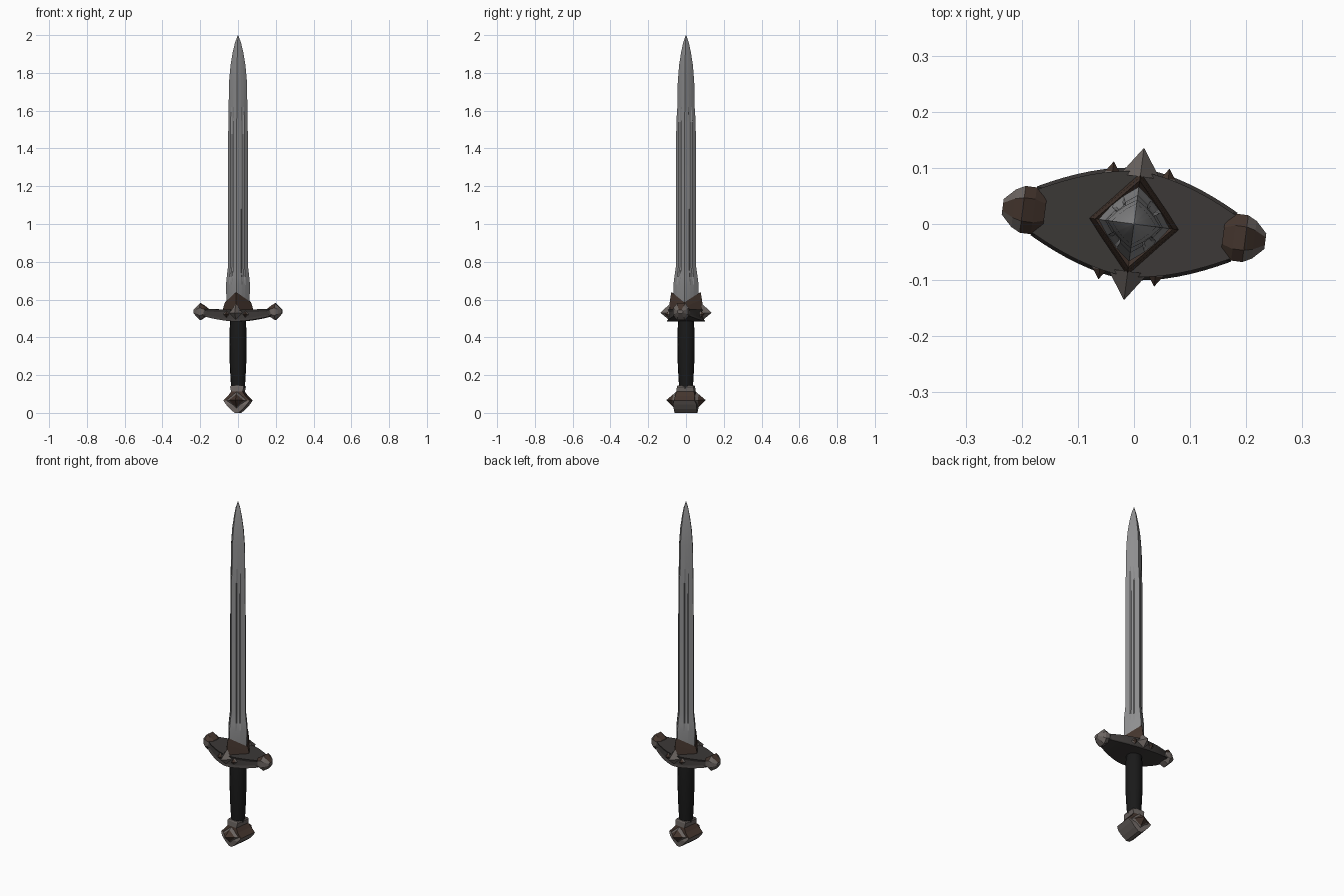
import bpy, bmesh, math
from mathutils import Matrix, Vector

if "Cube" in bpy.data.objects:
    bpy.data.objects.remove(bpy.data.objects["Cube"])

TURN = Matrix.Rotation(math.radians(-7.5), 4, 'Z')  # whole sword is slightly turned


def material(name, rgb):
    m = bpy.data.materials.new(name)
    m.diffuse_color = (*rgb, 1)
    m.use_nodes = True
    m.node_tree.nodes["Principled BSDF"].inputs["Base Color"].default_value = m.diffuse_color
    return m


STEEL = material("blade steel", (0.27, 0.27, 0.275))
GROOVE = material("groove grey", (0.10, 0.10, 0.105))
BROWN = material("dark bronze", (0.058, 0.036, 0.027))
TRIM = material("worn trim", (0.15, 0.13, 0.12))
SHADE = material("dark recess", (0.045, 0.040, 0.038))
GRIP = material("black leather", (0.010, 0.010, 0.010))


def finish(bm, name, mats, rule=None, smooth=None):
    bmesh.ops.recalc_face_normals(bm, faces=bm.faces)
    bm.normal_update()
    if rule:
        for f in bm.faces:
            f.material_index = rule(f)
    bm.transform(TURN)
    me = bpy.data.meshes.new(name)
    bm.to_mesh(me)
    bm.free()
    ob = bpy.data.objects.new(name, me)
    bpy.context.collection.objects.link(ob)
    for m in mats:
        me.materials.append(m)
    if smooth:
        bpy.ops.object.select_all(action='DESELECT')
        ob.select_set(True)
        bpy.context.view_layer.objects.active = ob
        bpy.ops.object.shade_smooth_by_angle(angle=math.radians(smooth))
    return ob


def loft(rings):
    """Skin a list of equal-length point rings and cap both ends."""
    bm = bmesh.new()
    vs = [[bm.verts.new(p) for p in r] for r in rings]
    n = len(vs[0])
    for a, b in zip(vs, vs[1:]):
        for i in range(n):
            j = (i + 1) % n
            bm.faces.new((a[i], a[j], b[j], b[i]))
    bm.faces.new(vs[0])
    bm.faces.new(vs[-1])
    return bm


def spike(name, base, apex, mats):
    """Pyramid with a trimmed rim and darker tip faces."""
    apex = Vector(apex)
    mid = [Vector(p).lerp(apex, 0.3) for p in base]
    tip = [Vector(p).lerp(apex, 0.98) for p in base]
    bm = loft([base, mid, tip])
    lim = abs(mid[0].y) + 0.001
    finish(bm, name, mats, lambda f: 1 if abs(f.calc_center_median().y) > lim else 0)


# blade: swollen diamond section with a shallow groove along each face
def blade_ring(z, hx, hy, g):
    corners = [Vector((hx, 0, z)), Vector((0, hy, z)), Vector((-hx, 0, z)), Vector((0, -hy, z))]
    pts = []
    for i in range(4):
        a, b = corners[i], corners[(i + 1) % 4]
        pts.append(a)
        for t, s in ((0.36, 1.1), (0.42, 1.1 - g), (0.58, 1.1 - g), (0.64, 1.1)):
            p = a.lerp(b, t)
            pts.append(Vector((p.x * s, p.y * s, z)))
    return pts


blade = loft([blade_ring(*s) for s in (
    (0.50, .055, .060, 0), (0.60, .062, .066, 0), (0.68, .064, .067, 0), (0.72, .060, .062, .1),
    (0.78, .053, .053, .14), (1.54, .052, .052, .14), (1.62, .050, .046, 0), (1.75, .048, .044, 0),
    (1.84, .040, .037, 0), (1.91, .028, .026, 0), (1.96, .016, .015, 0), (2.0, .001, .001, 0))])


def groove_rule(f):
    c = f.calc_center_median()
    return 1 if 0.78 < c.z < 1.54 and f.calc_area() < 0.0055 else 0


finish(blade, "blade", [STEEL, GROOVE], groove_rule, smooth=15)


# collar around the blade root, peaked at front and back
def collar_ring(hx, hy, zx, zy):
    return [(hx, 0, zx), (0, hy, zy), (-hx, 0, zx), (0, -hy, zy)]


collar = loft([collar_ring(.085, .095, .52, .52), collar_ring(.078, .085, .56, .60),
               collar_ring(.070, .078, .585, .64), collar_ring(.050, .055, .57, .60)])
finish(collar, "blade_collar", [BROWN])

# guard: curved lens-shaped plate with framed sides
rings = []
for i in range(-8, 9):
    x = i / 8 * 0.18
    u = abs(i) / 8
    hy = 0.094 - 0.056 * u ** 1.7
    zb, zt = 0.484 + 0.028 * u ** 1.6, 0.545 + 0.006 * u
    rings.append([(x, -hy - .006, zb), (x, hy + .006, zb), (x, hy, zt), (x, -hy, zt)])
guard = loft(rings)
bmesh.ops.recalc_face_normals(guard, faces=guard.faces)
guard.normal_update()
for sign in (-1, 1):
    side = [f for f in guard.faces if f.normal.y * sign > 0.6]
    bmesh.ops.inset_region(guard, faces=side, thickness=0.013, depth=-0.006)
    for f in side:
        f.tag = True


def guard_rule(f):
    if f.tag:
        return 2
    if f.normal.z > 0.6:
        return 0
    return 2 if f.normal.z < -0.6 else 1


finish(guard, "guard", [BROWN, TRIM, SHADE], guard_rule)

# faceted knobs on the guard ends
for s, side in ((-1, "left"), (1, "right")):
    rings = []
    for x, hy, hz in ((.160, .030, .018), (.180, .042, .032), (.200, .042, .045), (.216, .034, .030), (.236, .014, .010)):
        rings.append([(s * x, hy * a, .536 + hz * b) for a, b in
                      ((1, .45), (.5, 1), (-.5, 1), (-1, .45), (-1, -.45), (-.5, -1), (.5, -1), (1, -.45))])
    finish(loft(rings), "guard_knob_" + side, [BROWN, TRIM],
           lambda f: 0 if f.normal.z > 0.55 else 1)

# front and back: guard spikes and pommel spikes
for s, side in ((-1, "front"), (1, "back")):
    y = s * 0.085
    spike("guard_spike_" + side,
          [(-.036, y, .53), (0, y, .488), (.036, y, .53), (0, y, .578)], (0, s * .137, .53), [TRIM, TRIM])
    # small studs beside the central spike
    for x in (-.05, .05):
        spike("guard_stud_" + side, [(x - .018, s * .08, .522), (x, s * .08, .50), (x + .018, s * .08, .522),
                                    (x, s * .08, .545)], (x, s * .106, .522), [TRIM, BROWN])
    y = s * 0.052
    spike("pommel_spike_" + side,
          [(-.058, y, .066), (0, y, .015), (.058, y, .066), (0, y, .112)], (0, s * .105, .068), [TRIM, BROWN])

# grip: leather handle with a gentle swell
grip_profile = ((.13, .036), (.18, .040), (.26, .044), (.36, .046), (.44, .045), (.49, .041))
grip = loft([[(r * math.cos(k * math.pi / 6), r * math.sin(k * math.pi / 6), z) for k in range(12)]
             for z, r in grip_profile])
finish(grip, "grip", [GRIP], smooth=40)

# pommel: wedge-bottomed block with a flared neck
pommel = loft([[(-hx, -hy, z), (hx, -hy, z), (hx, hy, z), (-hx, hy, z)] for z, hx, hy in (
    (0, .010, .060), (.02, .034, .061), (.045, .056, .063), (.066, .071, .055),
    (.09, .046, .053), (.112, .031, .047), (.138, .036, .044), (.146, .032, .040))])


def pommel_rule(f):
    z = f.calc_center_median().z
    return 1 if z < 0.066 or z > 0.112 else 0


finish(pommel, "pommel", [BROWN, TRIM], pommel_rule)
